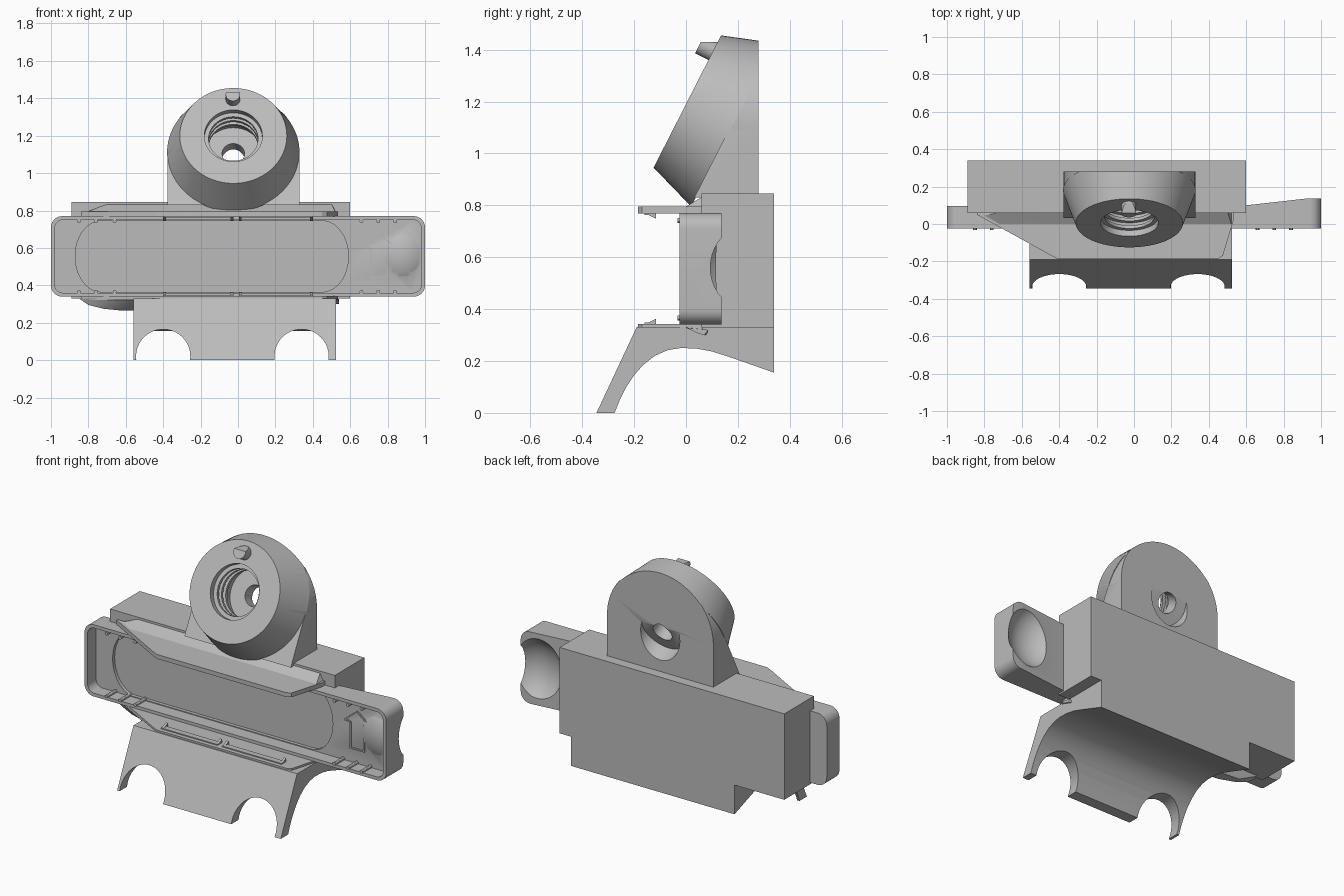
import bpy, bmesh, math
from mathutils import Vector, Matrix

if "Cube" in bpy.data.objects:
    bpy.data.objects.remove(bpy.data.objects["Cube"], do_unlink=True)

grey = bpy.data.materials.new("plain grey")
grey.use_nodes = True
COLOUR = (0.5, 0.5, 0.5, 1)
grey.diffuse_color = COLOUR
grey.node_tree.nodes["Principled BSDF"].inputs["Base Color"].default_value = COLOUR


def finish(name, bm):
    bmesh.ops.recalc_face_normals(bm, faces=bm.faces)
    mesh = bpy.data.meshes.new(name)
    bm.to_mesh(mesh)
    bm.free()
    mesh.materials.append(grey)
    ob = bpy.data.objects.new(name, mesh)
    bpy.context.collection.objects.link(ob)
    return ob


def prism(name, pts, axis, a, b):
    """Extrude a 2D outline along an axis; the outline uses the other two axes in order."""
    bm = bmesh.new()
    place = {"x": lambda u, v: (a, u, v), "y": lambda u, v: (u, a, v), "z": lambda u, v: (u, v, a)}[axis]
    face = bm.faces.new([bm.verts.new(place(u, v)) for u, v in pts])
    new = bmesh.ops.extrude_face_region(bm, geom=[face])["geom"]
    shift = Vector([b - a if axis == k else 0 for k in "xyz"])
    bmesh.ops.translate(bm, vec=shift, verts=[g for g in new if isinstance(g, bmesh.types.BMVert)])
    return finish(name, bm)


def box(name, x, y, z):
    return prism(name, [(x[0], y[0]), (x[1], y[0]), (x[1], y[1]), (x[0], y[1])], "z", *z)


def hull(name, pts):
    bm = bmesh.new()
    bmesh.ops.convex_hull(bm, input=[bm.verts.new(p) for p in pts])
    return finish(name, bm)


def rod(name, start, direction, length, r1, r2=None, segments=64):
    bm = bmesh.new()
    quat = Vector(direction).to_track_quat("Z", "Y")
    matrix = Matrix.Translation(start) @ quat.to_matrix().to_4x4() @ Matrix.Translation((0, 0, length / 2))
    bmesh.ops.create_cone(bm, cap_ends=True, segments=segments, radius1=r1,
                          radius2=r1 if r2 is None else r2, depth=length, matrix=matrix)
    return finish(name, bm)


def ellipsoid(name, centre, size):
    bm = bmesh.new()
    bmesh.ops.create_uvsphere(bm, u_segments=40, v_segments=24, radius=1,
                              matrix=Matrix.Translation(centre) @ Matrix.Diagonal((*size, 1)))
    return finish(name, bm)


def clip(ob, point, normal):
    """Remove everything on the side the normal points to and cap the cut."""
    bm = bmesh.new()
    bm.from_mesh(ob.data)
    cut = bmesh.ops.bisect_plane(bm, geom=bm.verts[:] + bm.edges[:] + bm.faces[:],
                                 plane_co=point, plane_no=normal, clear_outer=True)["geom_cut"]
    bmesh.ops.edgenet_fill(bm, edges=[e for e in cut if isinstance(e, bmesh.types.BMEdge)])
    bmesh.ops.recalc_face_normals(bm, faces=bm.faces)
    bm.to_mesh(ob.data)
    bm.free()


def combine(ob, other, operation="DIFFERENCE", keep=False):
    mod = ob.modifiers.new("bool", "BOOLEAN")
    mod.object, mod.operation, mod.solver = other, operation, "EXACT"
    bpy.context.view_layer.objects.active = ob
    bpy.ops.object.modifier_apply(modifier=mod.name)
    if not keep:
        bpy.data.objects.remove(other, do_unlink=True)


def rounded(x0, x1, z0, z1, rx, rz, n=10):
    pts = []
    for k, (cx, cz) in enumerate([(x1 - rx, z1 - rz), (x0 + rx, z1 - rz), (x0 + rx, z0 + rz), (x1 - rx, z0 + rz)]):
        for i in range(n + 1):
            t = math.pi / 2 * (k + i / n)
            pts.append((cx + rx * math.cos(t), cz + rz * math.sin(t)))
    return pts


# Main block and sliding tray with a shallow oval recess
body = box("body_block", (-.89, .6), (.06, .34), (.33, .845))
tray = prism("tray", rounded(-1, 1, .34, .77, .06, .06), "y", -.025, .14)
combine(tray, prism("back_cut", [(-1.1, .095), (.6, .1), (.93, .137), (1.1, .137), (1.1, .3), (-1.1, .3)],
                    "z", 0, 1))
cavity = prism("cavity", rounded(-.98, .98, .36, .75, .045, .045), "y", -.1, .055)
combine(cavity, ellipsoid("grip_shell", (.88, .2, .56), (.19, .17, .22)))
combine(tray, cavity)
combine(tray, ellipsoid("grip_scoop", (.88, .2, .56), (.17, .15, .2)))
recess = prism("recess", rounded(-.87, .59, .365, .745, .14, .189, 16), "y", 0, .075)
combine(body, recess, keep=True)
combine(tray, recess)

# Ribs in the tray ends
for x in (-.85, -.76, -.66, .66, .75, .84):
    for z in (.366, .742):
        rod("tray_rib", (x, -.033, z), (0, 1, 0), .1, .01, segments=12)

# Arrow outline on the tray floor
def stroke(x0, z0, x1, z1):
    dx, dz = x1 - x0, z1 - z0
    n = math.hypot(dx, dz)
    ox, oz = -dz / n * .004, dx / n * .004
    prism("arrow_line", [(x0 + ox, z0 + oz), (x1 + ox, z1 + oz), (x1 - ox, z1 - oz), (x0 - ox, z0 - oz)],
          "y", .048, .056)

for s in (-1, 1):
    stroke(.755, .672, .755 + s * .085, .605)
    stroke(.755 + s * .045, .44, .755 + s * .045, .6)
    stroke(.755 + s * .085, .605, .755 + s * .045, .6)
stroke(.71, .445, .8, .445)

# Upper and lower shelves with retaining bars
shelf = [(-.84, .065), (-.84, .05), (-.45, -.165), (-.41, -.185), (.45, -.185), (.475, -.17), (.535, .03), (.535, .065)]
prism("upper_shelf", shelf, "z", .769, .795)
hull("upper_fillet", [(-.83, .065, .78), (.53, .065, .78), (-.8, .045, .795), (.52, .0, .795),
                      (-.72, .0, .795), (-.7, .065, .835), (.5, .065, .835)])
prism("lower_shelf", shelf, "z", .322, .342)
for x0, x1 in ((-.4, -.025), (.005, .4)):
    for z, s in ((.77, -1), (.341, 1)):
        box("retaining_bar", (x0, x1), (-.16, -.125), sorted((z, z + s * .007)))
        for x in (x0, x1 - .015):
            prism("bar_wedge", [(-.16, z), (-.115, z), (-.115, z + s * .022)], "x", x, x + .015)

# Bulges under the lower shelf
hull("left_bulge", [(-.85, .05, .33), (-.84, .08, .33), (-.55, -.1, .33), (-.55, .08, .33), (-.8, .04, .295),
                    (-.72, .02, .275), (-.72, .06, .275), (-.62, 0, .265), (-.55, 0, .265), (-.55, .06, .265)])
hull("right_bulge", [(.515, 0, .33), (.54, .0, .328), (.54, .085, .32), (.515, .08, .3), (.54, .07, .3), (.54, .05, .305)])

# Curved foot with two arches
foot = prism("foot", [(-.19, .331), (-.345, 0), (-.275, 0), (-.255, .05), (-.23, .1), (-.2, .145), (-.165, .185),
                      (-.12, .22), (-.07, .242), (-.02, .25), (.04, .248), (.1, .237), (.18, .211),
                      (.34, .155), (.34, .331)], "x", -.56, .525)
for x in (-.4, .34):
    combine(foot, rod("arch_cutter", (x, -.5, .02), (0, 1, 0), .42, .145))

# Tilted conical head merged with the upright
AXIS = Vector((0, .891, -.454))
FACE = Vector((-.025, .005, 1.2))
head = rod("head", FACE, AXIS, .197, .286, .354, 96)
clip(head, (0, .28, 0), (0, 1, 0))
arch = [(-.3775, .83)] + [(-.025 - .3525 * math.cos(math.pi * i / 40), 1.092 + .3525 * math.sin(math.pi * i / 40))
                          for i in range(41)] + [(.3275, .83)]
upright = prism("upright", arch, "y", -.3, .28)
clip(upright, FACE + AXIS * .192, -AXIS)
combine(head, upright, "UNION")

# Threaded bore, through hole and rear counterbore
for start, length, r in ((-.1, .31, .155), (.1, .4, .06), (.285, .3, .13)):
    combine(head, rod("bore_cutter", FACE + AXIS * start, AXIS, length, r))
for i in range(3):
    ring = rod("thread_ring", FACE + AXIS * (.035 + .045 * i), AXIS, .018, .157)
    combine(ring, rod("ring_cutter", FACE, AXIS, .4, .132))

# Flat-topped locating pin
pin = rod("locating_pin", (-.027, .053, 1.421), AXIS, .1, .039, segments=32)
clip(pin, (0, 0, 1.43), (0, 0, 1))

# Smooth curved surfaces while keeping edges crisp
bpy.ops.object.select_all(action="DESELECT")
for ob in bpy.context.scene.objects:
    if ob.type == "MESH":
        ob.select_set(True)
        bpy.context.view_layer.objects.active = ob
bpy.ops.object.shade_smooth_by_angle(angle=math.radians(30))
